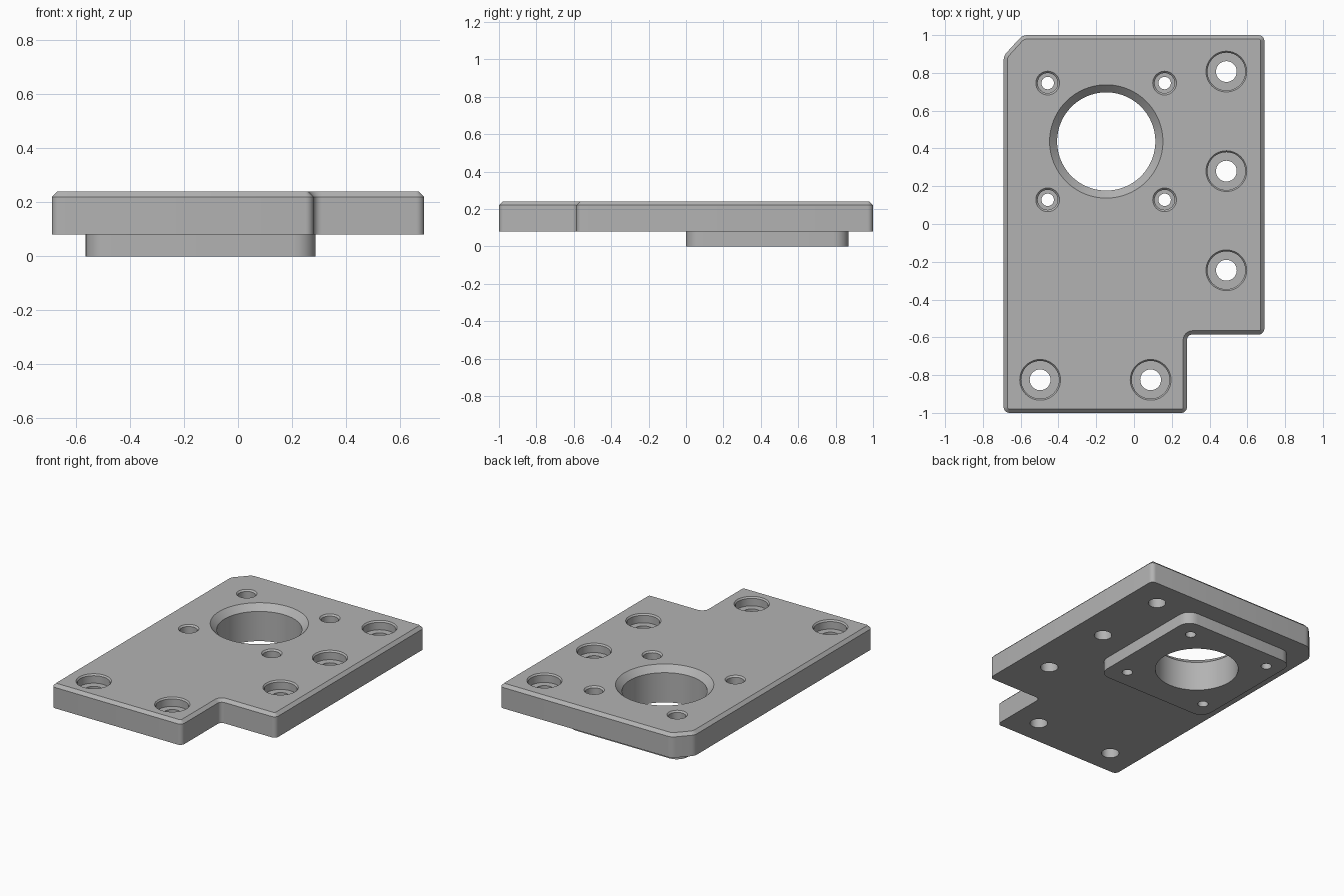
import bpy, bmesh, math
from mathutils import Vector

cube = bpy.data.objects.get("Cube")
if cube:
    bpy.data.objects.remove(cube, do_unlink=True)

grey = bpy.data.materials.new("plain_grey")
grey.use_nodes = True
colour = (0.45, 0.45, 0.45, 1)
grey.diffuse_color = colour
grey.node_tree.nodes["Principled BSDF"].inputs["Base Color"].default_value = colour


def make_object(name, bm):
    bmesh.ops.recalc_face_normals(bm, faces=bm.faces)
    mesh = bpy.data.meshes.new(name)
    bm.to_mesh(mesh)
    bm.free()
    mesh.materials.append(grey)
    obj = bpy.data.objects.new(name, mesh)
    bpy.context.collection.objects.link(obj)
    return obj


def rounded(corners, steps=6):
    """Outline with a fillet at each (x, y, radius) corner."""
    points = []
    for i, (x, y, r) in enumerate(corners):
        p = Vector((x, y))
        a = (Vector(corners[i - 1][:2]) - p).normalized()
        b = (Vector(corners[(i + 1) % len(corners)][:2]) - p).normalized()
        half = a.angle(b) / 2
        centre = p + (a + b).normalized() * r / math.sin(half)
        start = p + a * r / math.tan(half) - centre
        end = p + b * r / math.tan(half) - centre
        sweep = math.pi - 2 * half
        for k in range(steps + 1):
            t = k / steps
            points.append(centre + (start * math.sin((1 - t) * sweep)
                                    + end * math.sin(t * sweep)) / math.sin(sweep))
    return points


def slab(name, corners, z0, z1, chamfer=0):
    bm = bmesh.new()
    base = bm.faces.new([bm.verts.new((p.x, p.y, z0)) for p in rounded(corners)])
    ext = bmesh.ops.extrude_face_region(bm, geom=[base], use_keep_orig=True)
    top = [v for v in ext["geom"] if isinstance(v, bmesh.types.BMVert)]
    bmesh.ops.translate(bm, verts=top, vec=(0, 0, z1 - z0))
    bmesh.ops.recalc_face_normals(bm, faces=bm.faces)
    if chamfer:
        rim = [e for e in bm.edges if all(v.co.z > z1 - 1e-5 for v in e.verts)]
        bmesh.ops.bevel(bm, geom=rim, offset=chamfer, segments=1,
                        affect='EDGES', clamp_overlap=False)
    return make_object(name, bm)


def turned(bm, x, y, profile, sides):
    """Closed turned solid from (radius, z) steps, used as a drill."""
    rings = []
    for r, z in profile:
        rings.append([bm.verts.new((x + r * math.cos(math.tau * k / sides),
                                    y + r * math.sin(math.tau * k / sides), z))
                      for k in range(sides)])
    for low, high in zip(rings, rings[1:]):
        for k in range(sides):
            n = (k + 1) % sides
            bm.faces.new((low[k], low[n], high[n], high[k]))
    bm.faces.new(rings[0][::-1])
    bm.faces.new(rings[-1])


def combine(target, other, operation):
    mod = target.modifiers.new(operation, 'BOOLEAN')
    mod.operation, mod.solver, mod.object = operation, 'EXACT', other
    bpy.context.view_layer.objects.active = target
    bpy.ops.object.modifier_apply(modifier=mod.name)
    bpy.data.objects.remove(other, do_unlink=True)


TOP, UNDER = 0.24, 0.08

# Notched main plate with a clipped back corner and chamfered top rim
plate = slab("mounting_plate", [
    (-0.69, -1, 0.03), (0.28, -1, 0.03), (0.28, -0.585, 0.03),
    (0.69, -0.585, 0.03), (0.69, 1, 0.03), (-0.59, 1, 0.06),
    (-0.69, 0.89, 0.06)], UNDER, TOP, 0.02)

# Raised square pad underneath, running slightly into the plate
pad = slab("lower_pad", [
    (-0.565, 0, 0.08), (0.288, 0, 0.08),
    (0.288, 0.869, 0.08), (-0.565, 0.869, 0.08)], 0, UNDER + 0.03)
combine(plate, pad, 'UNION')

# Drills for the main bore, small screws and counterbored screws
bm = bmesh.new()
turned(bm, -0.147, 0.437, [(0.26, -0.1), (0.26, TOP - 0.04),
                           (0.3, TOP), (0.3, TOP + 0.1)], 96)
for x in (-0.457, 0.162):
    for y in (0.128, 0.746):
        turned(bm, x, y, [(0.033, -0.1), (0.033, 0.13), (0.053, 0.13),
                          (0.053, TOP - 0.01), (0.063, TOP), (0.063, TOP + 0.1)], 32)
for x, y in ((0.489, 0.807), (0.489, 0.28), (0.489, -0.245),
             (-0.497, -0.825), (0.088, -0.825)):
    turned(bm, x, y, [(0.055, -0.1), (0.055, 0.18), (0.1, 0.18),
                      (0.1, TOP - 0.01), (0.108, TOP), (0.108, TOP + 0.1)], 48)
drills = make_object("drills", bm)
drills.hide_render = True
combine(plate, drills, 'DIFFERENCE')

# Smooth bores and fillets, crisp edges elsewhere
bpy.ops.object.select_all(action='DESELECT')
plate.select_set(True)
bpy.context.view_layer.objects.active = plate
bpy.ops.object.shade_smooth_by_angle(angle=math.radians(30))
